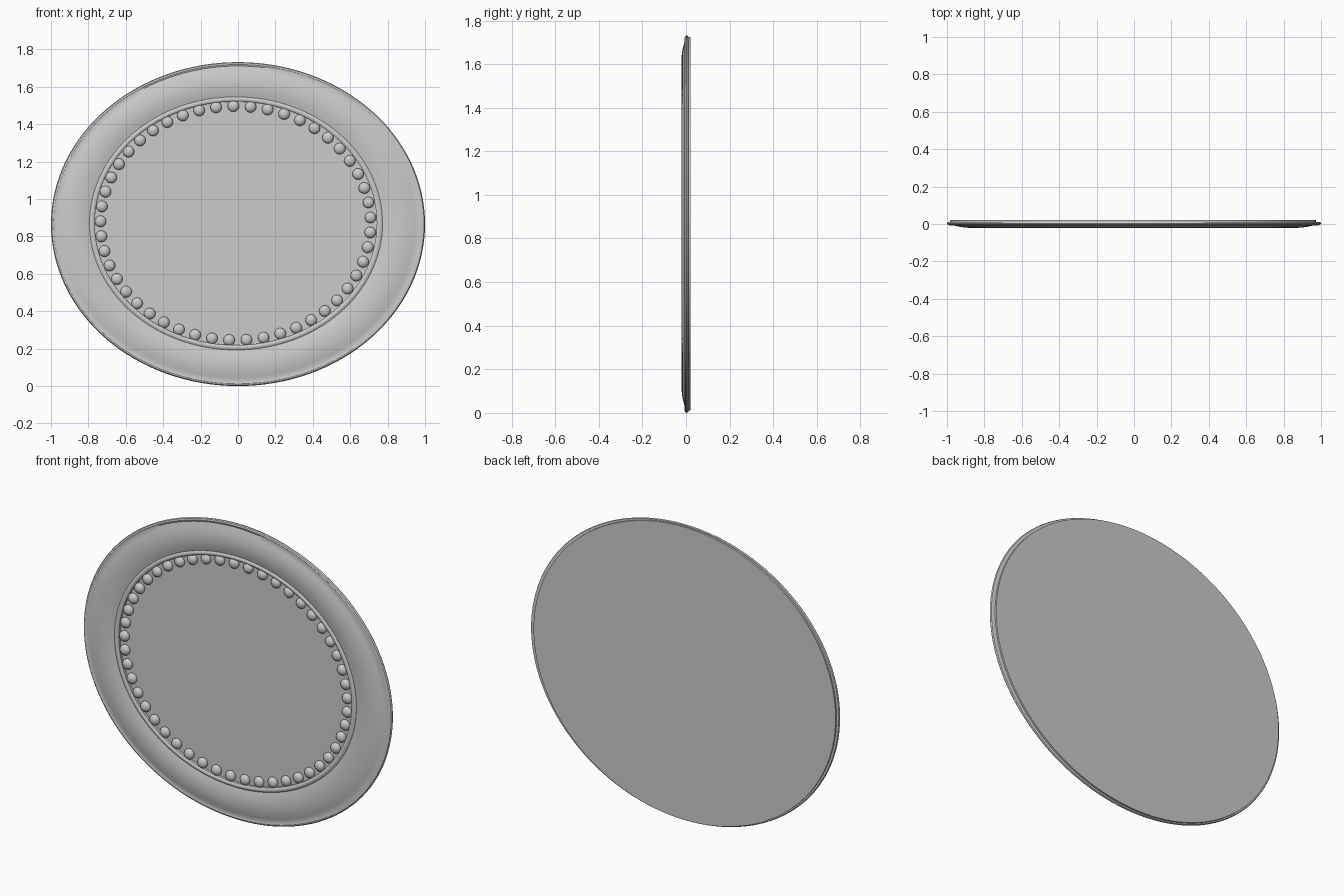
import bpy, bmesh, math
from mathutils import Matrix

if "Cube" in bpy.data.objects:
    bpy.data.objects.remove(bpy.data.objects["Cube"])

N = 128
# ellipse = (centre x, centre z, half width, half height)
OUTER = (0.0, 0.866, 1.0, 0.866)
INNER = (-0.012, 0.87, 0.754, 0.651)
BEADS = (-0.013, 0.871, 0.722, 0.626)
BACK = (-0.006, 0.867, 0.978, 0.857)


def mix(e, f, t):
    return tuple(a + (b - a) * t for a, b in zip(e, f))


def point(e, ang, y):
    return (e[0] + e[2] * math.cos(ang), y, e[1] + e[3] * math.sin(ang))


def finish(bm, name, angle=35):
    bmesh.ops.recalc_face_normals(bm, faces=bm.faces)
    mesh = bpy.data.meshes.new(name)
    bm.to_mesh(mesh)
    bm.free()
    ob = bpy.data.objects.new(name, mesh)
    bpy.context.collection.objects.link(ob)
    bpy.ops.object.select_all(action='DESELECT')
    ob.select_set(True)
    bpy.context.view_layer.objects.active = ob
    bpy.ops.object.shade_smooth_by_angle(angle=math.radians(angle))
    return ob


def loft(name, sections, closed=False, caps=False):
    """Skin a list of (ellipse, y) sections."""
    bm = bmesh.new()
    rings = [[bm.verts.new(point(e, 2 * math.pi * i / N, y)) for i in range(N)]
             for e, y in sections]
    pairs = list(zip(rings, rings[1:]))
    if closed:
        pairs.append((rings[-1], rings[0]))
    for r, s in pairs:
        for i in range(N):
            j = (i + 1) % N
            bm.faces.new((r[i], r[j], s[j], s[i]))
    if caps:
        bm.faces.new(rings[0])
        bm.faces.new(rings[-1])
    return finish(bm, name)


# Domed oval frame with a rolled outer edge: (outer-to-inner fraction, y)
frame = [(0.05, 0.012), (0.015, 0.010), (0.0, 0.003), (0.02, -0.004),
         (0.06, -0.007), (0.10, -0.004), (0.2, -0.010), (0.3, -0.0155),
         (0.4, -0.019), (0.5, -0.0205), (0.6, -0.020), (0.7, -0.0175),
         (0.8, -0.013), (0.88, -0.008), (0.93, 0.012)]
loft("frame", [(mix(OUTER, INNER, t), y) for t, y in frame], closed=True)

# Raised inner lip
lip = [(0.88, 0.008), (0.88, -0.009), (0.91, -0.014), (0.94, -0.0155),
       (0.97, -0.014), (1.0, -0.009), (1.0, 0.008)]
loft("inner_lip", [(mix(OUTER, INNER, t), y) for t, y in lip], closed=True)

# Flat back plate, also the panel seen through the opening
loft("back_panel", [(BACK, 0.006), (BACK, 0.0215)], caps=True)

# Ring of flattened beads
bm = bmesh.new()
COUNT = 49
for k in range(COUNT):
    ang = math.pi / 2 + 0.0166 + 2 * math.pi * k / COUNT
    m = Matrix.Translation(point(BEADS, ang, 0.0)) @ Matrix.Diagonal((1, 0.7, 1, 1))
    bmesh.ops.create_uvsphere(bm, u_segments=20, v_segments=12, radius=0.0305, matrix=m)
finish(bm, "beads", 60)
